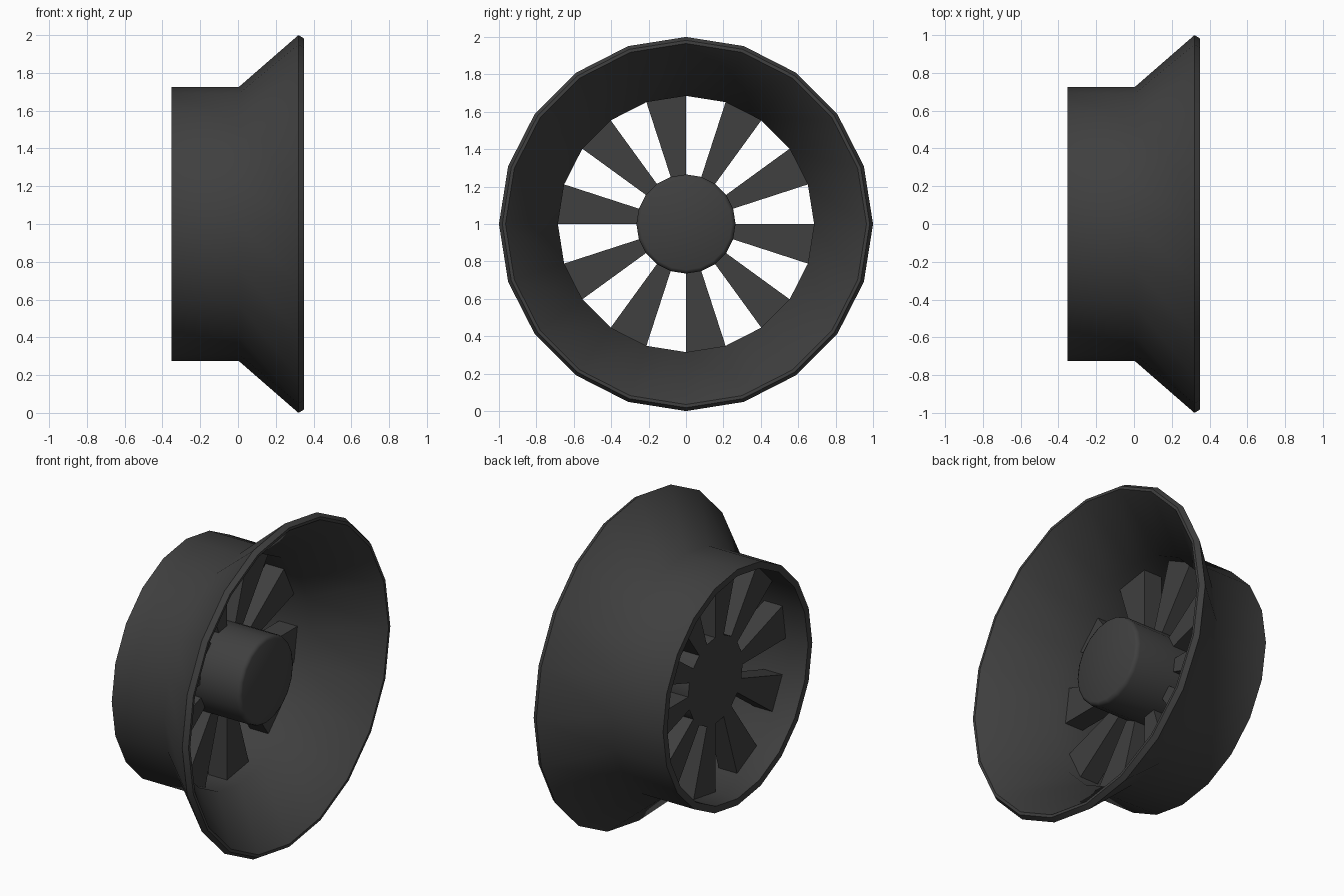
import bpy, bmesh, math
from mathutils import Matrix, Vector

SIDES = 20
CENTRE = Vector((0, 0, 1))

cube = bpy.data.objects.get("Cube")
if cube:
    bpy.data.objects.remove(cube)

dark_grey = bpy.data.materials.new("dark_grey")
dark_grey.use_nodes = True
colour = (0.05, 0.05, 0.05, 1)
dark_grey.diffuse_color = colour
dark_grey.node_tree.nodes["Principled BSDF"].inputs["Base Color"].default_value = colour


def point(x, r, angle):
    """Point at distance r from the long axis."""
    return Vector((x, r * math.cos(angle), r * math.sin(angle)))


def finish(name, bm, smooth):
    bmesh.ops.recalc_face_normals(bm, faces=bm.faces)
    mesh = bpy.data.meshes.new(name)
    bm.to_mesh(mesh)
    bm.free()
    mesh.materials.append(dark_grey)
    obj = bpy.data.objects.new(name, mesh)
    obj.location = CENTRE
    bpy.context.collection.objects.link(obj)
    if smooth:
        bpy.ops.object.select_all(action='DESELECT')
        obj.select_set(True)
        bpy.context.view_layer.objects.active = obj
        bpy.ops.object.shade_smooth_by_angle(angle=math.radians(50))


def lathe(name, profile, closed):
    """Turn an (x, radius) profile about the x axis; open ends get caps."""
    bm = bmesh.new()
    rings = [[bm.verts.new(point(x, r, math.tau * i / SIDES)) for i in range(SIDES)]
             for x, r in profile]
    pairs = list(zip(rings, rings[1:]))
    if closed:
        pairs.append((rings[-1], rings[0]))
    else:
        bm.faces.new(rings[0])
        bm.faces.new(rings[-1])
    for a, b in pairs:
        for i in range(SIDES):
            j = (i + 1) % SIDES
            bm.faces.new((a[i], a[j], b[j], b[i]))
    finish(name, bm, True)


# Flared duct with a chamfered lip
lathe("flared_duct", [(-0.352, 0.726), (0.005, 0.726), (0.32, 1.0), (0.35, 0.982),
                      (0.35, 0.965), (0.015, 0.685), (-0.352, 0.685)], True)

# Central hub with a softened front edge
lathe("hub", [(-0.2, 0.265), (0.175, 0.265), (0.192, 0.26), (0.2, 0.245)], False)

# Ten wedge-shaped vanes, one on every second side of the duct
bm = bmesh.new()
step = math.tau / SIDES
for k in range(0, SIDES, 2):
    start = math.pi / 2 + k * step
    rings = []
    for x in (-0.2, -0.075):
        rings.append([bm.verts.new(point(x, r, a)) for r, a in
                      ((0.26, start), (0.7, start), (0.7, start + step), (0.26, start + step))])
    back, front = rings
    bm.faces.new(back)
    bm.faces.new(front)
    for i in range(4):
        j = (i + 1) % 4
        bm.faces.new((back[i], back[j], front[j], front[i]))
finish("vanes", bm, False)
